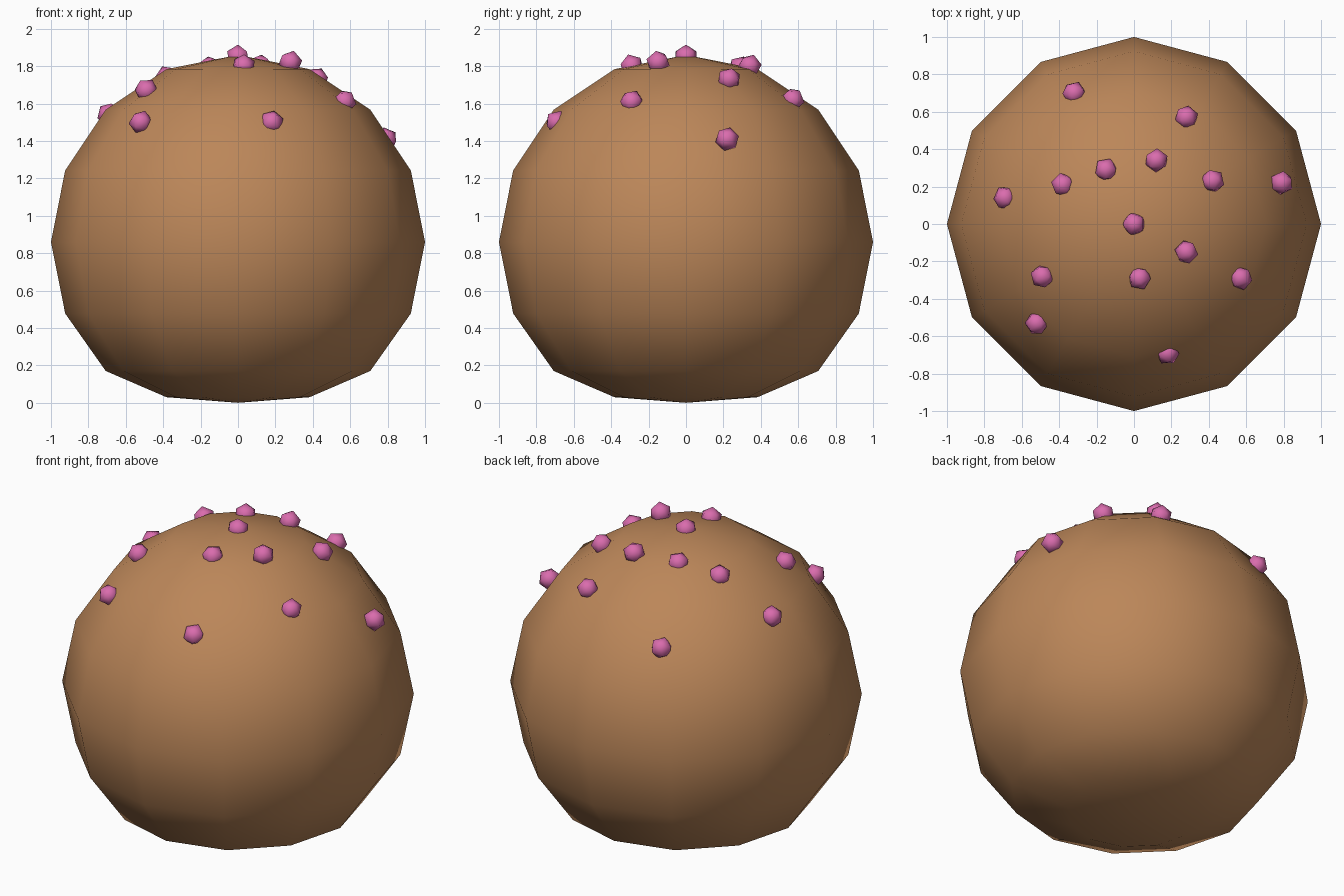
import bpy
from mathutils import Vector

if "Cube" in bpy.data.objects:
    bpy.data.objects.remove(bpy.data.objects["Cube"])

def material(name, color):
    m = bpy.data.materials.new(name)
    m.diffuse_color = color
    m.use_nodes = True
    m.node_tree.nodes["Principled BSDF"].inputs["Base Color"].default_value = m.diffuse_color
    return m

brown = material("brown", (0.50, 0.24, 0.10, 1))
pink = material("pink", (0.70, 0.15, 0.42, 1))
CZ = 0.86

# Body: low-poly ball, flattened underneath
bpy.ops.mesh.primitive_uv_sphere_add(segments=12, ring_count=8, radius=1, location=(0, 0, CZ))
body = bpy.context.object
body.name = "body"
body.data.materials.append(brown)
for v in body.data.vertices:
    if v.co.z < -0.99:
        v.co.z = -0.86
    elif v.co.z < -0.9:
        v.co.z = -0.83
    elif v.co.z < -0.7:
        v.co.z = -0.69
bpy.ops.object.shade_smooth()

# Sprinkles: small icosahedra half sunk into the upper surface
spots = [(0, 0, 1.85), (0.28, -0.15, 1.82), (0.03, -0.29, 1.80), (0.57, -0.29, 1.61),
         (-0.49, -0.28, 1.67), (-0.52, -0.53, 1.50), (0.18, -0.69, 1.50),
         (0.42, 0.23, 1.73), (0.79, 0.22, 1.41), (0.12, 0.34, 1.80), (0.28, 0.57, 1.62),
         (-0.15, 0.29, 1.79), (-0.38, 0.21, 1.74), (-0.69, 0.14, 1.54), (-0.32, 0.70, 1.46)]
for i, p in enumerate(spots):
    normal = Vector(p) - Vector((0, 0, CZ))
    bpy.ops.mesh.primitive_ico_sphere_add(subdivisions=1, radius=0.065, location=p)
    dot = bpy.context.object
    dot.name = f"sprinkle_{i + 1}"
    dot.rotation_euler = normal.to_track_quat('Z', 'Y').to_euler()
    dot.data.materials.append(pink)
    bpy.ops.object.shade_smooth()
